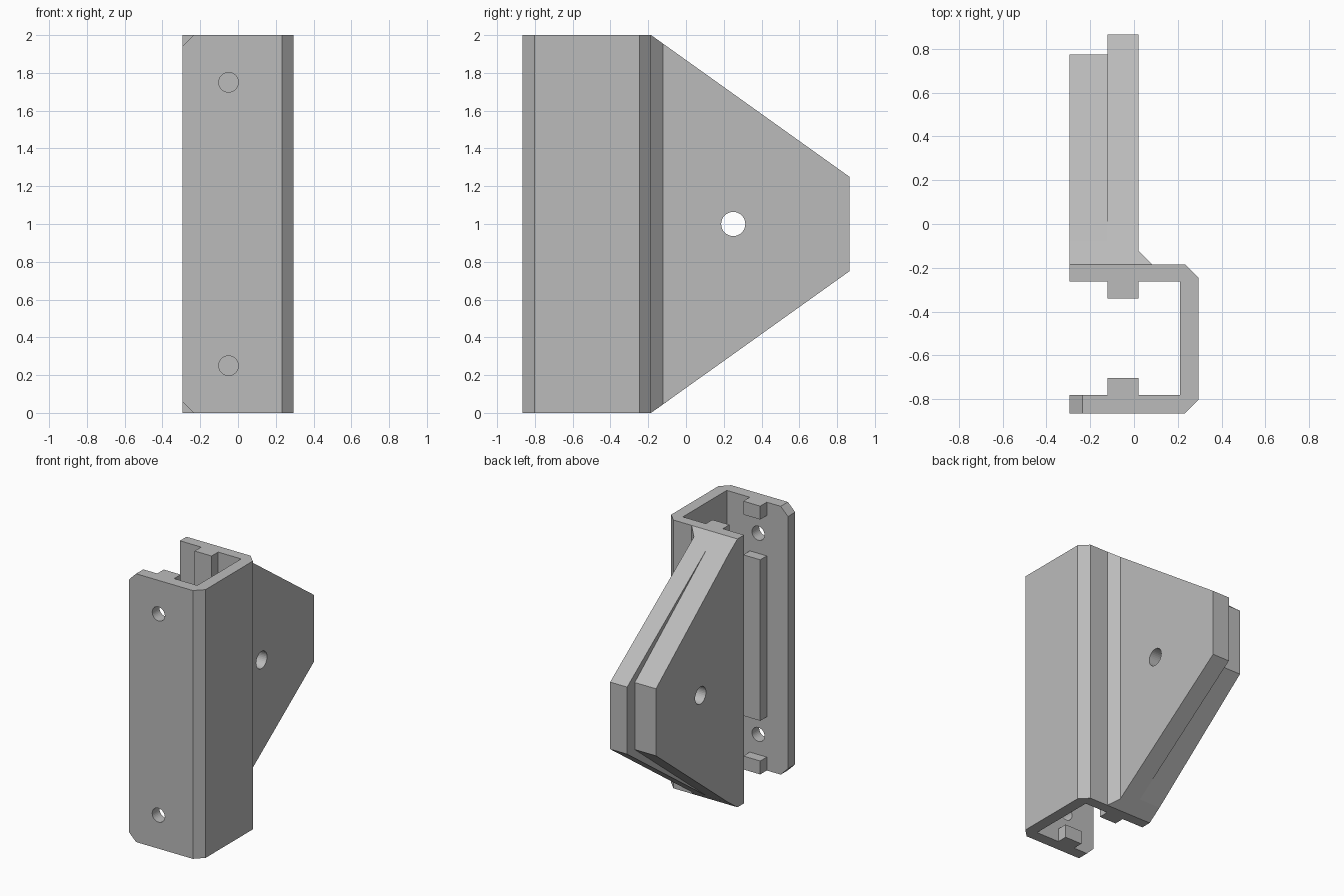
import bpy
import bmesh
import math
from mathutils import Vector

cube = bpy.data.objects.get("Cube")
if cube:
    bpy.data.objects.remove(cube, do_unlink=True)

grey = bpy.data.materials.new("plain grey")
grey.use_nodes = True
COLOUR = (0.5, 0.5, 0.5, 1)
grey.diffuse_color = COLOUR
grey.node_tree.nodes["Principled BSDF"].inputs["Base Color"].default_value = COLOUR


def prism(name, outline, axis, low, high):
    """Extrude a 2D outline along x, y or z between two positions."""
    place = {"x": lambda a, b, t: (t, a, b),
             "y": lambda a, b, t: (a, t, b),
             "z": lambda a, b, t: (a, b, t)}[axis]
    bm = bmesh.new()
    face = bm.faces.new([bm.verts.new(place(a, b, low)) for a, b in outline])
    moved = bmesh.ops.extrude_face_region(bm, geom=[face])["geom"]
    shift = Vector(place(0, 0, high - low))
    for v in moved:
        if isinstance(v, bmesh.types.BMVert):
            v.co += shift
    return finish(name, bm)


def finish(name, bm):
    bmesh.ops.recalc_face_normals(bm, faces=bm.faces)
    mesh = bpy.data.meshes.new(name)
    bm.to_mesh(mesh)
    bm.free()
    mesh.materials.append(grey)
    obj = bpy.data.objects.new(name, mesh)
    bpy.context.collection.objects.link(obj)
    return obj


def cut(target, cutter):
    mod = target.modifiers.new("cut", "BOOLEAN")
    mod.operation = "DIFFERENCE"
    mod.solver = "EXACT"
    mod.object = cutter
    cutter.hide_render = True
    cutter.hide_viewport = True
    cutter.display_type = "WIRE"


def circle(a, b, r, n=32):
    return [(a + r * math.cos(math.tau * i / n), b + r * math.sin(math.tau * i / n))
            for i in range(n)]


def mirrored(half):
    """Complete an upper outline with its reflection about z = 1."""
    return half + [(y, 2 - z) for y, z in reversed(half)]


LEFT, RIGHT = -0.295, 0.295
RIB = (-0.12, 0.02)
BACK = -0.185

# C-shaped channel with a full-length rib on the rear flange
channel = prism("channel", [
    (LEFT, -0.865), (0.233, -0.865), (RIGHT, -0.803), (RIGHT, -0.247),
    (0.233, BACK), (LEFT, BACK), (LEFT, -0.263), (RIB[0], -0.263),
    (RIB[0], -0.34), (RIB[1], -0.34), (RIB[1], -0.263), (0.21, -0.263),
    (0.21, -0.78), (LEFT, -0.78)], "z", 0, 2)

# Clipped corners and bolt holes of the front flange
for label, z, d in (("lower", 0, 1), ("upper", 2, -1)):
    corner = [(LEFT - 0.06, z - d * 0.06), (LEFT + 0.12, z - d * 0.06),
              (LEFT - 0.06, z + d * 0.12)]
    cut(channel, prism(label + "_corner_cutter", corner, "y", -1, -0.6))
    hole = circle(-0.05, z + d * 0.25, 0.052)
    cut(channel, prism(label + "_bolt_cutter", hole, "y", -1, -0.6))

# Interrupted rib inside the front flange
for label, low, high in (("lower", 0, 0.1), ("middle", 0.4, 1.6), ("upper", 1.9, 2)):
    block = [(x, y) for x, y in ((RIB[0], -0.78), (RIB[1], -0.78),
                                 (RIB[1], -0.703), (RIB[0], -0.703))]
    prism(label + "_front_rib", block, "z", low, high)

# Tapered rear fin made of a long plate and a shorter, steeper plate
long_plate = prism("long_fin_plate", mirrored([(BACK, 2), (0.865, 1.25)]),
                   "x", RIB[0], RIB[1])
short_plate = prism("short_fin_plate",
                    mirrored([(BACK, 2), (-0.08, 1.925), (0.775, 1.25)]),
                    "x", LEFT, RIB[0])
fin_hole = prism("fin_hole_cutter", circle(0.25, 1, 0.064), "x", -0.5, 0.5)
for plate in (long_plate, short_plate):
    cut(plate, fin_hole)

# Angled gusset between the fin and the channel, following the fin's slope
bm = bmesh.new()
for x, y, inset in ((0.02, BACK, 0), (0.083, BACK, 0), (0.02, -0.122, 0.045)):
    for z in (inset, 2 - inset):
        bm.verts.new((x, y, z))
bmesh.ops.convex_hull(bm, input=bm.verts)
bmesh.ops.dissolve_limit(bm, angle_limit=0.01, verts=bm.verts, edges=bm.edges)
finish("fin_gusset", bm)
